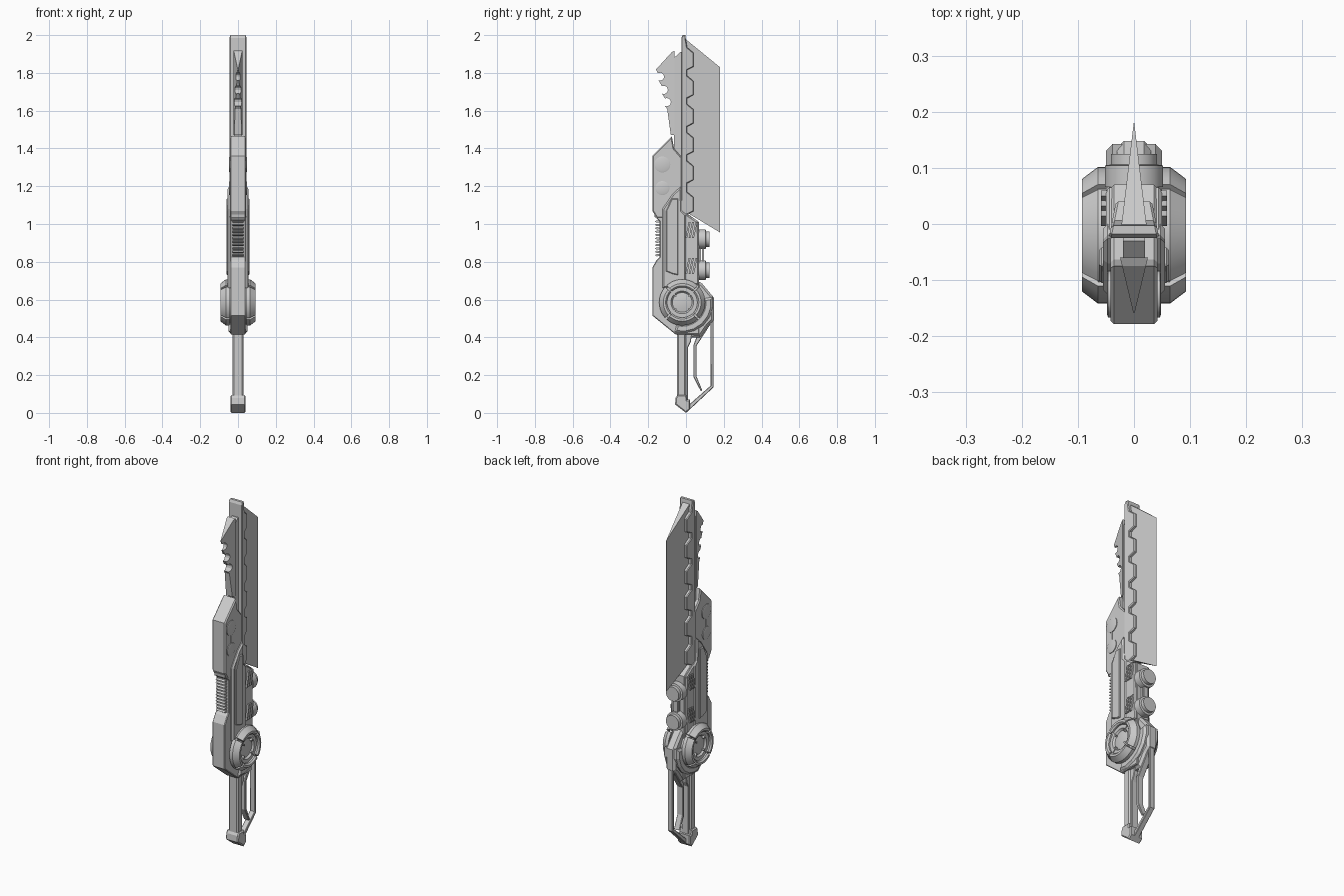
import bpy, bmesh, math
from math import cos, sin, radians


def finish(bm, name, mirror=False, smooth=False):
    bmesh.ops.remove_doubles(bm, verts=bm.verts, dist=1e-5)
    bmesh.ops.recalc_face_normals(bm, faces=bm.faces)
    me = bpy.data.meshes.new(name)
    bm.to_mesh(me)
    bm.free()
    ob = bpy.data.objects.new(name, me)
    bpy.context.collection.objects.link(ob)
    if mirror:
        ob.modifiers.new("mirror", 'MIRROR')
    if smooth:
        bpy.ops.object.select_all(action='DESELECT')
        ob.select_set(True)
        bpy.context.view_layer.objects.active = ob
        bpy.ops.object.shade_smooth_by_angle(angle=radians(30))
    return ob


def prism(name, pts, w, x0=None, bevel=0.0):
    """Side profile (y, z) spanning -w..w, or x0..w mirrored. w may depend on y."""
    wf = w if callable(w) else (lambda y: w)
    bm = bmesh.new()
    a = [bm.verts.new((wf(y), y, z)) for y, z in pts]
    b = [bm.verts.new((-wf(y) if x0 is None else x0, y, z)) for y, z in pts]
    n = len(pts)
    caps = [bm.faces.new(a), bm.faces.new(b[::-1])]
    for i in range(n):
        j = (i + 1) % n
        bm.faces.new((a[j], a[i], b[i], b[j]))
    bmesh.ops.recalc_face_normals(bm, faces=bm.faces)
    if bevel:
        faces = caps if x0 is None else caps[:1]
        edges = list({e for f in faces for e in f.edges})
        bmesh.ops.bevel(bm, geom=edges, offset=bevel, segments=1, affect='EDGES')
    return finish(bm, name, mirror=x0 is not None)


def revolve(name, prof, c, axis, a0=0, a1=360, n=32, mirror=False):
    """Turn (height, radius) points about an axis; partial turns give closed sectors."""
    full = a1 - a0 == 360
    bm = bmesh.new()
    rings = []
    for i in range(n if full else n + 1):
        t = radians(a0 + (a1 - a0) * i / n)
        ring = []
        for h, r in prof:
            p = (h, r * cos(t), r * sin(t)) if axis == 'X' else (r * cos(t), h, r * sin(t))
            ring.append(bm.verts.new([c[k] + p[k] for k in range(3)]))
        rings.append(ring)
    m = len(prof)
    for i in range(n):
        p, q = rings[i], rings[(i + 1) % len(rings)]
        for j in range(m - 1 if full else m):
            k = (j + 1) % m
            bm.faces.new((p[j], p[k], q[k], q[j]))
    if not full:
        bm.faces.new(rings[0])
        bm.faces.new(rings[-1][::-1])
    return finish(bm, name, mirror, True)


def arc(cy, cz, r, a0, a1, n):
    return [(cy + r * cos(radians(a0 + (a1 - a0) * i / n)),
             cz + r * sin(radians(a0 + (a1 - a0) * i / n))) for i in range(n + 1)]


# Blade: thin wedge sharpened toward +y
prism("blade_edge", [(-0.01, 1.985), (0.18, 1.83), (0.18, 0.955), (-0.01, 1.07)],
      lambda y: 0.0005 + 0.12 * (0.18 - y))

# Toothed spine clamping the blade
spine = [(-0.025, 1.05), (-0.025, 1.985), (-0.018, 2.0), (-0.003, 2.0), (0.0, 1.97)]
for z in (1.87, 1.72, 1.57, 1.42, 1.27, 1.105):
    spine += [(0.006, z + 0.065), (0.04, z + 0.037), (0.04, z - 0.037), (0.006, z - 0.055)]
prism("toothed_spine", spine, lambda y: 0.04 - 0.2 * y, bevel=0.004)

# Back rail and notched saw hook
prism("back_rail", [(-0.063, 1.35), (-0.063, 1.88), (-0.03, 1.91), (-0.02, 1.91), (-0.02, 1.35)], 0.02)
saw = [(-0.06, 1.918), (-0.075, 1.91), (-0.159, 1.818), (-0.15, 1.80)]
for cy, cz, r in ((-0.137, 1.78, 0.021), (-0.118, 1.71, 0.022), (-0.102, 1.645, 0.022)):
    saw += arc(cy, cz, r, 115, -115, 8)
saw += [(-0.10, 1.61), (-0.08, 1.47), (-0.06, 1.47)]
prism("saw_hook", saw, lambda y: 0.0005 + 0.24 * (y + 0.161))

# Upper back housing with two round bosses per side
prism("back_housing", [(-0.075, 1.465), (-0.178, 1.36), (-0.178, 1.07), (-0.155, 1.03),
                       (-0.02, 1.03), (-0.02, 1.35), (-0.063, 1.40)], 0.042, bevel=0.006)
for i, (z, r) in enumerate(((1.315, 0.042), (1.19, 0.037))):
    revolve(f"housing_boss_{i}", [(0.03, 0), (0.03, r), (0.046, r), (0.048, r - 0.006), (0.048, 0)],
            (0, -0.125, z), 'X', mirror=True)
prism("boss_link", [(-0.13, 1.28), (-0.12, 1.28), (-0.12, 1.22), (-0.13, 1.22)], 0.045)

# Core body with a recess along its back
prism("core_body", [(-0.025, 1.07), (-0.155, 1.07), (-0.155, 1.03), (-0.14, 1.015), (-0.14, 0.825),
                    (-0.155, 0.81), (-0.178, 0.77), (-0.178, 0.515), (-0.055, 0.415), (0.07, 0.415),
                    (0.07, 1.01), (0.0, 1.06)], 0.04, bevel=0.004)
for i in range(11):
    z = 0.835 + i * 0.0178
    prism(f"grip_rib_{i}", [(-0.13, z - 0.004), (-0.155, z - 0.006), (-0.165, z),
                            (-0.155, z + 0.006), (-0.13, z + 0.004)], 0.028)
prism("recess_cap", [(-0.135, 1.07), (-0.17, 1.07), (-0.165, 1.035), (-0.135, 1.03)], 0.034)

# Side armour plates, raised strip and front block
prism("side_plate", [(-0.026, 1.20), (-0.07, 1.16), (-0.125, 1.08), (-0.125, 0.66), (0.0, 0.66),
                     (0.0, 1.05), (-0.02, 1.07)], 0.055, bevel=0.008)
prism("side_strip", [(-0.105, 0.75), (-0.105, 1.07), (-0.075, 1.135), (-0.042, 1.135),
                     (-0.042, 0.73), (-0.07, 0.735)], 0.062, x0=0.05, bevel=0.004)
prism("front_block", [(-0.01, 1.06), (0.065, 1.01), (0.068, 0.68), (-0.01, 0.68)], 0.05, bevel=0.006)
for z in (0.925, 0.735):
    for k in range(3):
        y = 0.0 + k * 0.018
        prism("vent_slat", [(y - 0.004, z), (y + 0.006, z), (y + 0.024, z + 0.085), (y + 0.014, z + 0.085)],
              0.059, x0=0.045)

# Two canisters on the front joined by a rod
for i, z in enumerate((0.92, 0.755)):
    revolve(f"canister_{i}", [(0.05, 0), (0.05, 0.042), (0.066, 0.042), (0.066, 0.052), (0.104, 0.052),
                              (0.106, 0.041), (0.125, 0.041), (0.125, 0)], (0, 0, z), 'Y')
for i, y in enumerate((0.075, 0.09)):
    prism(f"canister_rod_{i}", [(y - 0.005, 0.78), (y + 0.005, 0.78), (y + 0.005, 0.9), (y - 0.005, 0.9)], 0.012)

# Round hub: dished disc and four chamfered ring segments on each side
HUB = (0, -0.02, 0.585)
revolve("hub_disc", [(0.0, 0.112), (0.064, 0.112), (0.064, 0.086), (0.076, 0.084), (0.076, 0.06),
                     (0.066, 0.052), (0.07, 0.03), (0.072, 0)], HUB, 'X', n=40, mirror=True)
for k in range(4):
    revolve(f"hub_segment_{k}", [(0.045, 0.08), (0.085, 0.08), (0.093, 0.088), (0.093, 0.1),
                                 (0.064, 0.122), (0.045, 0.122)],
            HUB, 'X', 90 * k - 42, 90 * k + 42, n=10, mirror=True)
    a = radians(45 + 90 * k)
    d, e = (cos(a), sin(a)), (-sin(a) * 0.004, cos(a) * 0.004)
    prism(f"hub_spoke_{k}", [(HUB[1] + r * d[0] + s * e[0], HUB[2] + r * d[1] + s * e[1])
                             for r, s in ((0.045, -1), (0.09, -1), (0.09, 1), (0.045, 1))],
          0.08, x0=0.06)

# Collar under the hub and guard bracket in front of it
prism("hub_collar", arc(-0.02, 0.585, 0.115, -105, 10, 8) + arc(-0.02, 0.585, 0.165, 10, -105, 6),
      0.05, bevel=0.012)
prism("guard_bracket", [(0.06, 0.70), (0.085, 0.685), (0.148, 0.61), (0.148, 0.49), (0.12, 0.465),
                        (0.075, 0.40), (0.03, 0.40), (0.05, 0.50)], 0.03, bevel=0.012)

# Handle, inner strip and pommel
prism("handle", [(-0.047, 0.44), (0.0, 0.44), (0.0, 0.08), (-0.047, 0.08)], 0.03, bevel=0.008)
prism("handle_strip", [(-0.01, 0.43), (0.035, 0.43), (0.025, 0.375), (0.01, 0.345), (0.01, 0.07), (-0.01, 0.07)],
      0.022, bevel=0.003)
prism("pommel", [(-0.045, 0.095), (0.003, 0.095), (0.006, 0.07), (0.022, 0.07), (0.022, 0.02),
                 (0.0, 0.0), (-0.058, 0.045), (-0.055, 0.08)], 0.04, bevel=0.006)

# Knuckle guard bar and trigger lever
prism("knuckle_guard", [(0.13, 0.5), (0.145, 0.5), (0.145, 0.135), (0.02, 0.018), (0.012, 0.04),
                        (0.131, 0.145)], 0.016, bevel=0.003)
prism("trigger_lever", [(0.11, 0.47), (0.055, 0.40), (0.04, 0.36), (0.04, 0.19), (0.078, 0.115),
                        (0.086, 0.12), (0.055, 0.195), (0.055, 0.355), (0.075, 0.385), (0.13, 0.47)],
      0.018, bevel=0.003)
